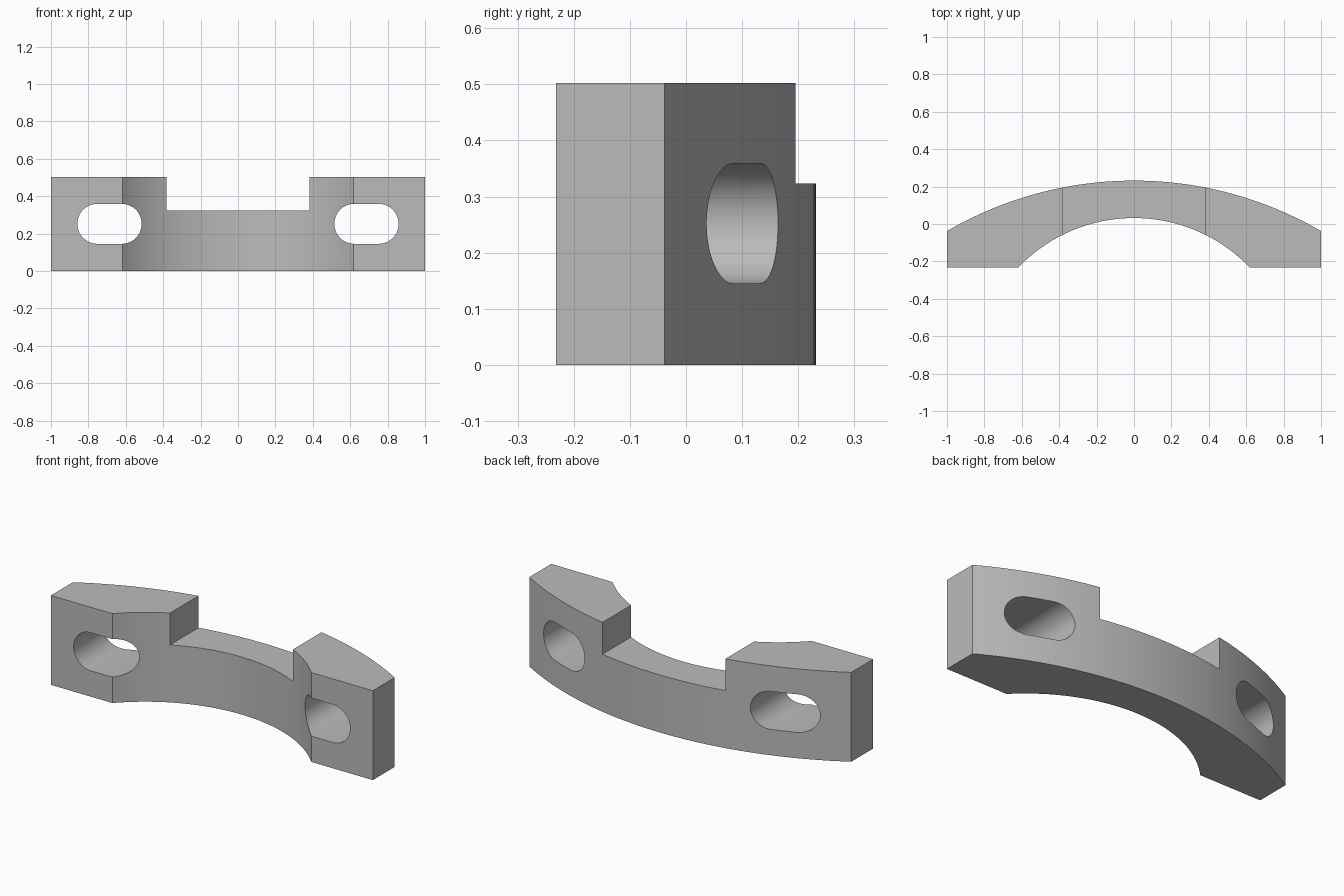
import bpy, bmesh, math

cube = bpy.data.objects.get("Cube")
if cube:
    bpy.data.objects.remove(cube, do_unlink=True)

HEIGHT = 0.502
FRONT, BACK = -0.232, 0.232

grey = bpy.data.materials.new("plain grey")
grey.use_nodes = True
colour = (0.5, 0.5, 0.5, 1)
grey.diffuse_color = colour
grey.node_tree.nodes["Principled BSDF"].inputs["Base Color"].default_value = colour


def arc(half_width, apex, drop, steps):
    """Arc from -half_width to +half_width, highest at x = 0."""
    radius = (half_width ** 2 + drop ** 2) / (2 * drop)
    limit = math.asin(half_width / radius)
    angles = [limit * (2 * i / steps - 1) for i in range(steps + 1)]
    return [(radius * math.sin(a), apex - radius + radius * math.cos(a)) for a in angles]


def prism(name, outline, vector, place):
    """Extrude a flat outline along a vector."""
    bm = bmesh.new()
    face = bm.faces.new([bm.verts.new(place(u, v)) for u, v in outline])
    extruded = bmesh.ops.extrude_face_region(bm, geom=[face])["geom"]
    bmesh.ops.translate(bm, vec=vector,
                        verts=[g for g in extruded if isinstance(g, bmesh.types.BMVert)])
    bmesh.ops.recalc_face_normals(bm, faces=bm.faces)
    mesh = bpy.data.meshes.new(name)
    bm.to_mesh(mesh)
    bm.free()
    obj = bpy.data.objects.new(name, mesh)
    bpy.context.collection.objects.link(obj)
    mesh.materials.append(grey)
    return obj


def slot_outline(x, z, half_length, radius, steps=24):
    """Stadium outline centred on x, z."""
    points = []
    for side in (1, -1):
        for i in range(steps + 1):
            a = math.pi * (i / steps - 0.5)
            points.append((x + side * (half_length + radius * math.cos(a)),
                           z + side * radius * math.sin(a)))
    return points


# Curved clamp body with flat front feet and square ends
outer = arc(1.0, BACK, 0.27, 64)
inner = arc(0.618, 0.032, 0.264, 48)
outline = outer + [(1.0, FRONT)] + inner[::-1] + [(-1.0, FRONT)]
body = prism("clamp_body", outline, (0, 0, HEIGHT), lambda u, v: (u, v, 0))

# Cutters: the central top notch and one slot in each end
upright = lambda u, v: (u, -0.5, v)
notch = [(-0.382, 0.323), (0.382, 0.323), (0.382, 0.7), (-0.382, 0.7)]
cutters = [prism("notch_cutter", notch, (0, 1, 0), upright)]
for name, side in (("left", 1), ("right", -1)):
    shape = slot_outline(side * 0.687, 0.252, 0.065, 0.107)
    cutters.append(prism(name + "_slot_cutter", shape, (0, 1, 0), upright))

bpy.context.view_layer.objects.active = body
for cutter in cutters:
    cut = body.modifiers.new(cutter.name, "BOOLEAN")
    cut.operation = "DIFFERENCE"
    cut.solver = "EXACT"
    cut.object = cutter
    bpy.ops.object.modifier_apply(modifier=cut.name)
    bpy.data.objects.remove(cutter, do_unlink=True)

# Smooth curved walls, crisp edges elsewhere
bpy.ops.object.select_all(action="DESELECT")
body.select_set(True)
bpy.ops.object.shade_smooth_by_angle(angle=math.radians(25))
